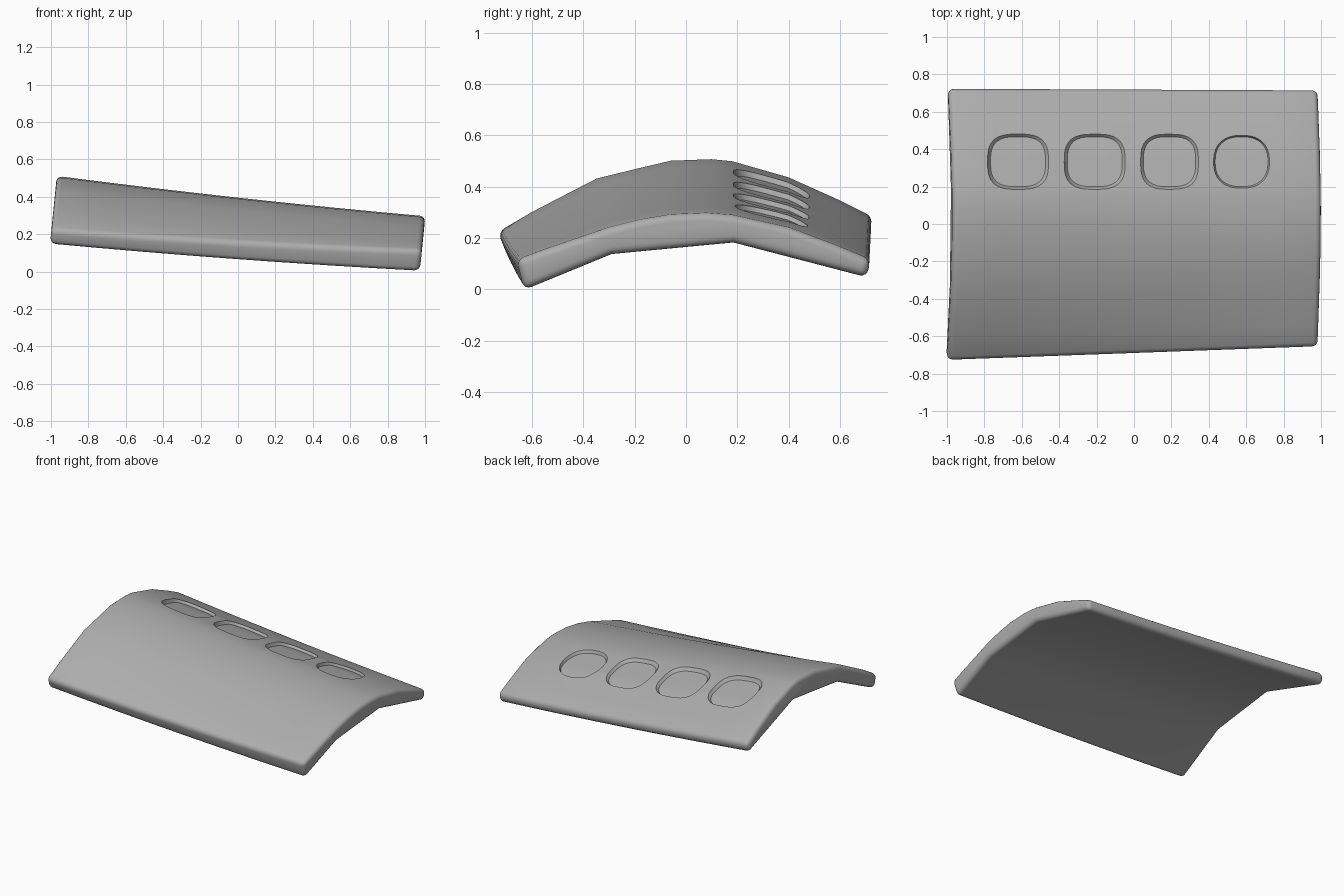
import bpy, bmesh, math

cube = bpy.data.objects.get("Cube")
if cube:
    bpy.data.objects.remove(cube, do_unlink=True)

# Material
grey = bpy.data.materials.new("plain grey")
grey.use_nodes = True
colour = (0.42, 0.42, 0.42, 1)
grey.diffuse_color = colour
grey.node_tree.nodes["Principled BSDF"].inputs["Base Color"].default_value = colour

# Outlines (y, z) of the high and low ends
HIGH_TOP = [(-.735, .225), (-.6, .305), (-.35, .435), (-.2, .472), (-.06, .505),
            (.1, .511), (.18, .503), (.4, .44), (.6, .35), (.73, .285)]
LOW_TOP = [(-.66, .115), (-.55, .155), (-.3, .24), (-.18, .27), (-.06, .29),
           (.08, .296), (.18, .288), (.4, .24), (.6, .165), (.72, .115)]
HIGH_BASE = [(.71, .215), (.18, .385), (-.32, .325), (-.7, .14)]
LOW_BASE = [(.705, .045), (.185, .18), (-.29, .135), (-.63, -.004)]
SAG, STATIONS = .01, 9


def blend(high, low, t):
    """Cross-section between the two ends, with a slight sag."""
    drop = SAG * 4 * t * (1 - t)
    return [(a[0] + (b[0] - a[0]) * t, a[1] + (b[1] - a[1]) * t - drop)
            for a, b in zip(high, low)]


def top_height(x, y):
    pts = blend(HIGH_TOP, LOW_TOP, (x + .98) / 2)
    for (y0, z0), (y1, z1) in zip(pts, pts[1:]):
        if y <= y1:
            return z0 + (z1 - z0) * (y - y0) / (y1 - y0)
    return pts[-1][1]


def finish(bm, name):
    bmesh.ops.recalc_face_normals(bm, faces=bm.faces)
    mesh = bpy.data.meshes.new(name)
    bm.to_mesh(mesh)
    bm.free()
    obj = bpy.data.objects.new(name, mesh)
    bpy.context.collection.objects.link(obj)
    mesh.materials.append(grey)
    return obj


def bridge(bm, a, b):
    for i in range(len(a)):
        j = (i + 1) % len(a)
        bm.faces.new((a[i], a[j], b[j], b[i]))


# Curved panel, lofted from end to end with ends leaning square to the slope
bm = bmesh.new()
loops = []
for s in range(STATIONS):
    t = s / (STATIONS - 1)
    outline = blend(HIGH_TOP + HIGH_BASE, LOW_TOP + LOW_BASE, t)
    loops.append([bm.verts.new((-1.02 + 1.992 * t + .1 * z, y, z)) for y, z in outline])
for a, b in zip(loops, loops[1:]):
    bridge(bm, a, b)
bm.faces.new(loops[0])
bm.faces.new(loops[-1])
panel = finish(bm, "curved_panel")

# Four rounded dishes: centre x, half width, half depth, squareness, rim scale
DISHES = [(-.62, .163, .148, 3, .9), (-.21, .163, .148, 3, .9),
          (.19, .155, .148, 3, .9), (.575, .15, .142, 2.4, .94)]
SIDES, DISH_Y, DEPTH = 40, .333, .02
bm = bmesh.new()
for cx, hx, hy, power, rim in DISHES:
    def ring(scale, lift):
        verts = []
        for i in range(SIDES):
            a = math.tau * i / SIDES
            c, s = math.cos(a), math.sin(a)
            r = scale / (abs(c) ** power + abs(s) ** power) ** (1 / power)
            x, y = cx + hx * r * c, DISH_Y + hy * r * s
            verts.append(bm.verts.new((x, y, top_height(x, y) + lift)))
        return verts
    rings = [ring(.35, -DEPTH), ring(.7, -DEPTH), ring(rim, -DEPTH),
             ring(1, 0), ring(1.02, .05)]
    for a, b in zip(rings, rings[1:]):
        bridge(bm, a, b)
    bm.faces.new(rings[0])
    bm.faces.new(rings[-1])
cutter = finish(bm, "dish_cutter")
cutter.hide_render = True

# Rounded rims, then the recesses
bevel = panel.modifiers.new("rounded edges", "BEVEL")
bevel.width = .03
bevel.segments = 4
bevel.limit_method = "ANGLE"
bevel.angle_limit = math.radians(45)
cut = panel.modifiers.new("dishes", "BOOLEAN")
cut.operation = "DIFFERENCE"
cut.solver = "EXACT"
cut.object = cutter

bpy.ops.object.select_all(action="DESELECT")
panel.select_set(True)
bpy.context.view_layer.objects.active = panel
for name in [m.name for m in panel.modifiers]:
    bpy.ops.object.modifier_apply(modifier=name)
bpy.data.objects.remove(cutter, do_unlink=True)
bpy.ops.object.shade_smooth_by_angle(angle=math.radians(35))
